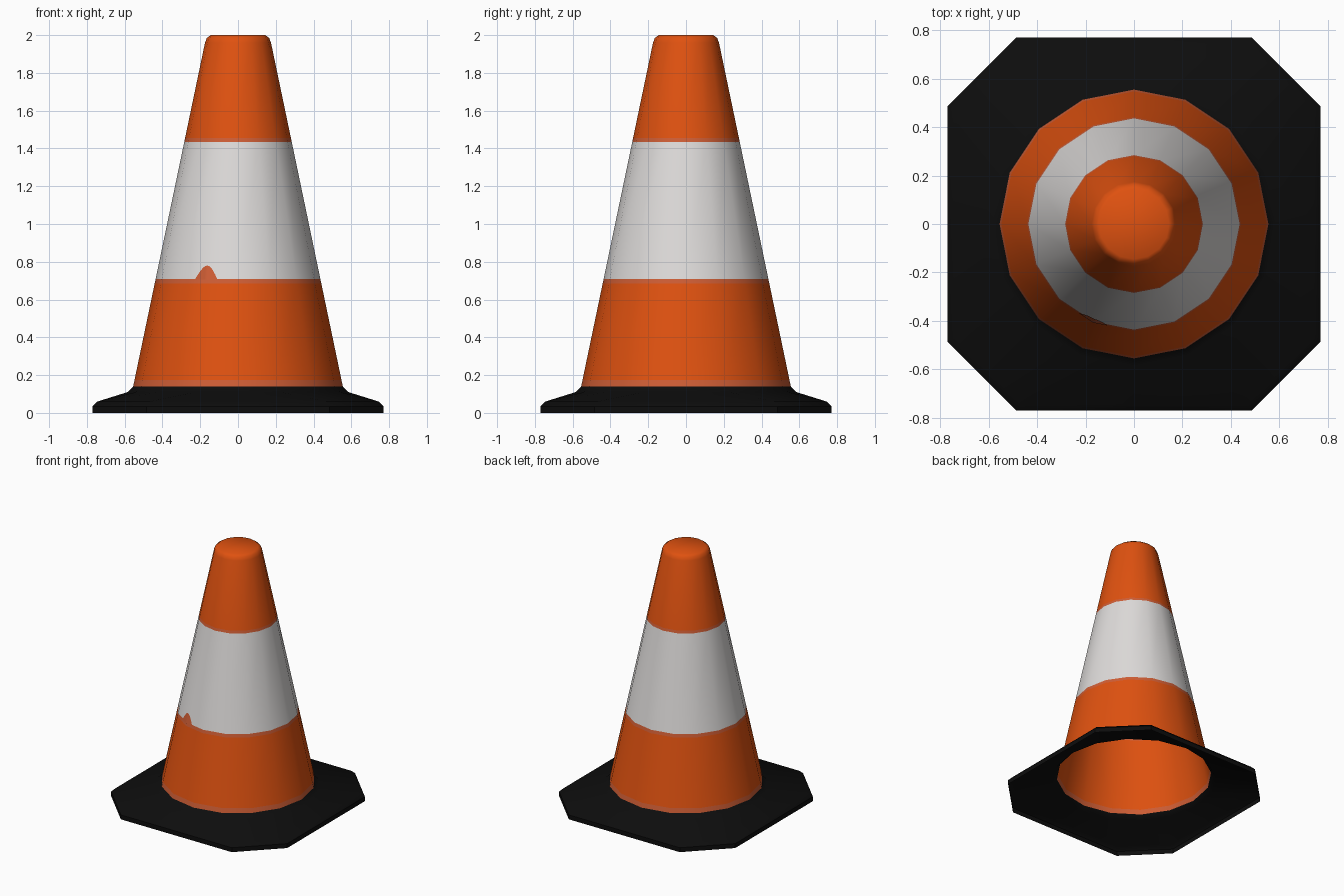
import bpy, bmesh, math

cube = bpy.data.objects.get("Cube")
if cube:
    bpy.data.objects.remove(cube, do_unlink=True)

SIDES = 16


def make_material(name, rgb):
    mat = bpy.data.materials.new(name)
    mat.use_nodes = True
    mat.diffuse_color = (*rgb, 1)
    mat.node_tree.nodes["Principled BSDF"].inputs["Base Color"].default_value = (*rgb, 1)
    return mat


orange = make_material("orange", (0.74, 0.083, 0.005))
pale = make_material("faded orange", (0.62, 0.11, 0.035))
white = make_material("white", (0.73, 0.71, 0.70))
black = make_material("black rubber", (0.004, 0.004, 0.004))


def circle(r, z):
    step = math.tau / SIDES
    return [(r * math.cos(i * step), r * math.sin(i * step), z) for i in range(SIDES)]


def cut_square(half, z):
    """Square with cut corners, with points at corners and side middles."""
    c = half * 0.63
    quarter = [(half, 0), (half, c), ((half + c) / 2, (half + c) / 2), (c, half)]
    points = []
    for _ in range(4):
        points += [(x, y, z) for x, y in quarter]
        quarter = [(-y, x) for x, y in quarter]
    return points


def finish(name, bm, materials, angle=40):
    mesh = bpy.data.meshes.new(name)
    bm.to_mesh(mesh)
    bm.free()
    for mat in materials:
        mesh.materials.append(mat)
    obj = bpy.data.objects.new(name, mesh)
    bpy.context.collection.objects.link(obj)
    bpy.ops.object.select_all(action="DESELECT")
    obj.select_set(True)
    bpy.context.view_layer.objects.active = obj
    bpy.ops.object.shade_smooth_by_angle(angle=math.radians(angle))
    return obj


def loft(name, rings, materials, slots, cap=False):
    """Join rings from the bottom up; slots gives the material of each band."""
    bm = bmesh.new()
    loops = [[bm.verts.new(p) for p in ring] for ring in rings]
    for low, high, slot in zip(loops, loops[1:], slots):
        for i in range(SIDES):
            j = (i + 1) % SIDES
            bm.faces.new((low[i], low[j], high[j], high[i])).material_index = slot
    if cap:
        bm.faces.new(loops[-1])
    return finish(name, bm, materials)


def cone_radius(z):
    return 0.555 - (z - 0.14) * 0.209


# Open-bottomed rubber foot
loft("base",
     [cut_square(0.77, 0), cut_square(0.77, 0.035), cut_square(0.745, 0.06),
      circle(0.585, 0.11), circle(0.555, 0.14)],
     [black], [0] * 4)

# Hollow cone with painted bands and a rounded top
heights = [0.14, 0.175, 0.685, 0.71, 1.435, 1.455, 1.96]
rings = [circle(cone_radius(z), z) for z in heights]
rings += [circle(0.165, 1.985), circle(0.145, 2.0)]
loft("cone", rings, [orange, pale, white], [1, 0, 1, 2, 1, 0, 0, 0], cap=True)

# Small worn patch at the lower edge of the white band, wrapped on two facets
bm = bmesh.new()
edge_x, edge_y = math.sin(math.pi / 8), math.cos(math.pi / 8)
columns = []
for k in range(-6, 7):
    t = k / 6
    f = edge_x + 0.13 * t
    slope = 0.199 if f <= edge_x else 0.668
    y = edge_y - (f - edge_x) * slope
    column = []
    for z in (0.705, 0.712 + 0.068 * math.cos(t * math.pi / 2)):
        r = cone_radius(z) + 0.004
        column.append(bm.verts.new((-f * r, -y * r, z)))
    columns.append(column)
for a, b in zip(columns, columns[1:]):
    bm.faces.new((b[0], a[0], a[1], b[1]))
finish("worn_patch", bm, [pale])
